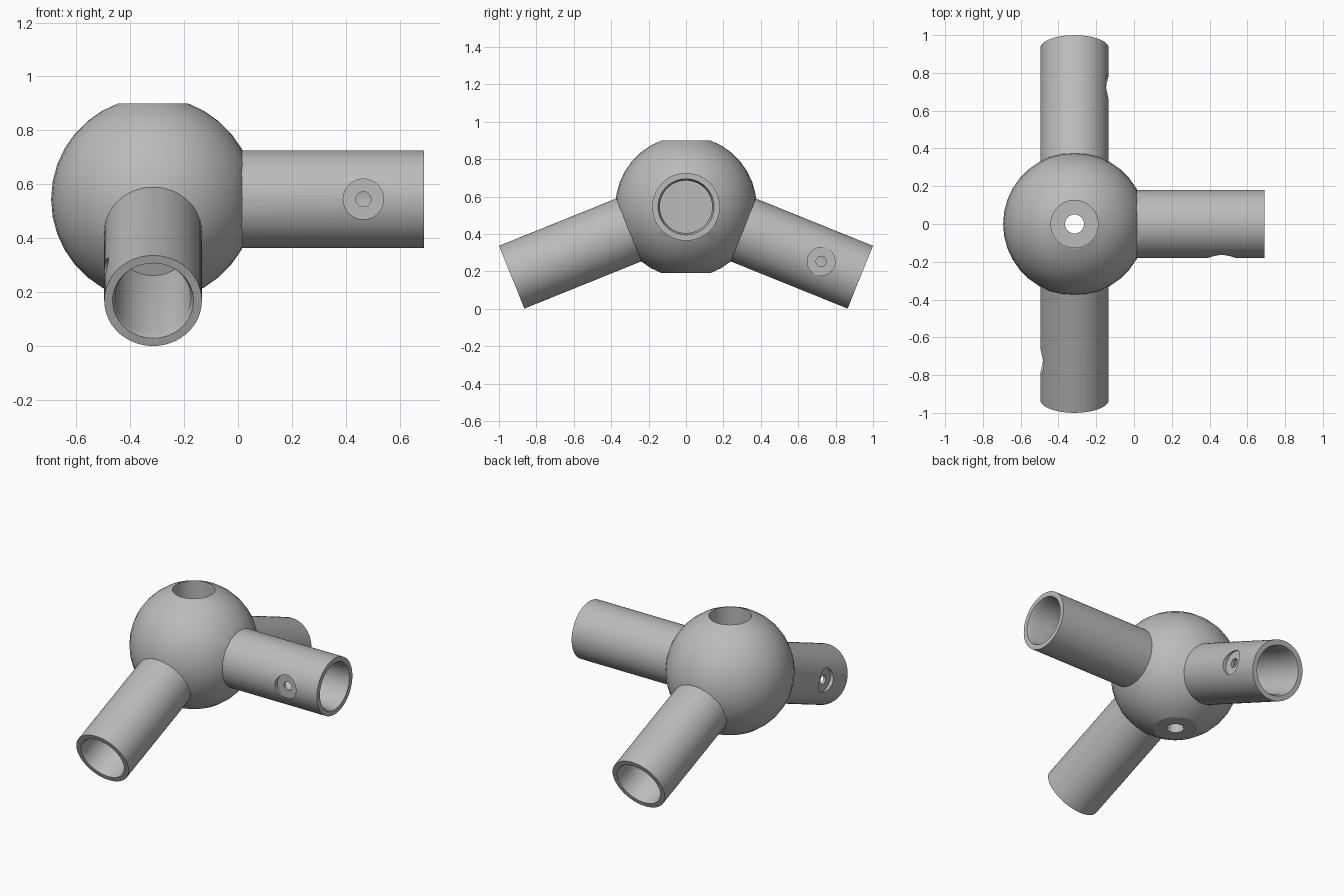
import bpy, bmesh, math
from mathutils import Matrix, Vector

cube = bpy.data.objects.get("Cube")
if cube:
    bpy.data.objects.remove(cube, do_unlink=True)

CENTRE = Vector((-0.315, 0, 0.545))
REACH = 1.005          # arm length from the hub centre
TILT = math.radians(22)

grey = bpy.data.materials.new("plain_grey")
grey.use_nodes = True
grey.diffuse_color = (0.5, 0.5, 0.5, 1)
grey.node_tree.nodes["Principled BSDF"].inputs["Base Color"].default_value = (0.5, 0.5, 0.5, 1)


def add_object(name, bm):
    bmesh.ops.recalc_face_normals(bm, faces=bm.faces)
    mesh = bpy.data.meshes.new(name)
    bm.to_mesh(mesh)
    bm.free()
    mesh.materials.append(grey)
    ob = bpy.data.objects.new(name, mesh)
    bpy.context.collection.objects.link(ob)
    return ob


def lathe(name, profile, direction, origin=CENTRE, sides=64):
    """Closed solid of revolution; profile is (radius, distance) pairs along direction."""
    bm = bmesh.new()
    turn = Matrix.Translation(origin) @ direction.to_track_quat('Z', 'Y').to_matrix().to_4x4()
    rings = []
    for r, d in profile:
        angles = [2 * math.pi * i / sides for i in range(sides)]
        rings.append([bm.verts.new(turn @ Vector((r * math.cos(a), r * math.sin(a), d))) for a in angles])
    for low, high in zip(rings, rings[1:]):
        for i in range(sides):
            j = (i + 1) % sides
            bm.faces.new((low[i], low[j], high[j], high[i]))
    bm.faces.new(rings[0])
    bm.faces.new(rings[-1])
    return add_object(name, bm)


def combine(body, tool, operation):
    bpy.context.view_layer.objects.active = body
    mod = body.modifiers.new(tool.name, 'BOOLEAN')
    mod.operation, mod.object, mod.solver = operation, tool, 'EXACT'
    bpy.ops.object.modifier_apply(modifier=mod.name)
    bpy.data.objects.remove(tool, do_unlink=True)


# Ball hub with flattened top and bottom
steps = [math.radians(a) for a in range(160, 19, -10)]
body = lathe("hub_with_arms", [(0.378 * math.sin(a), 0.378 * math.cos(a)) for a in steps],
             Vector((0, 0, 1)), sides=36)

# Each arm: its direction and the side its screw hole faces
arms = {
    "side_arm": (Vector((1, 0, 0)), Vector((0, -1, 0))),
    "front_arm": (Vector((0, -math.cos(TILT), -math.sin(TILT))), Vector((-1, 0, 0))),
    "back_arm": (Vector((0, math.cos(TILT), -math.sin(TILT))), Vector((1, 0, 0))),
}
for name, (along, out) in arms.items():
    combine(body, lathe(name, [(0.181, 0.2), (0.181, REACH)], along), 'UNION')

# Chamfered blind bores and countersunk screw holes
for name, (along, out) in arms.items():
    bore = [(0.14, 0.41), (0.14, REACH - 0.03), (0.15, REACH), (0.15, REACH + 0.05)]
    combine(body, lathe(name + "_bore", bore, along), 'DIFFERENCE')
    screw = [(0.028, 0.08), (0.028, 0.157), (0.075, 0.157), (0.075, 0.25)]
    combine(body, lathe(name + "_screw", screw, out, CENTRE + along * 0.78, 32), 'DIFFERENCE')

# Stepped bolt hole straight down through the hub
bolt = [(0.05, -0.5), (0.05, -0.2), (0.125, -0.2), (0.125, 0.5)]
combine(body, lathe("bolt_hole", bolt, Vector((0, 0, 1))), 'DIFFERENCE')

# Smooth shading with crisp edges
bpy.ops.object.select_all(action='DESELECT')
body.select_set(True)
bpy.context.view_layer.objects.active = body
bpy.ops.object.shade_smooth_by_angle(angle=math.radians(25))
